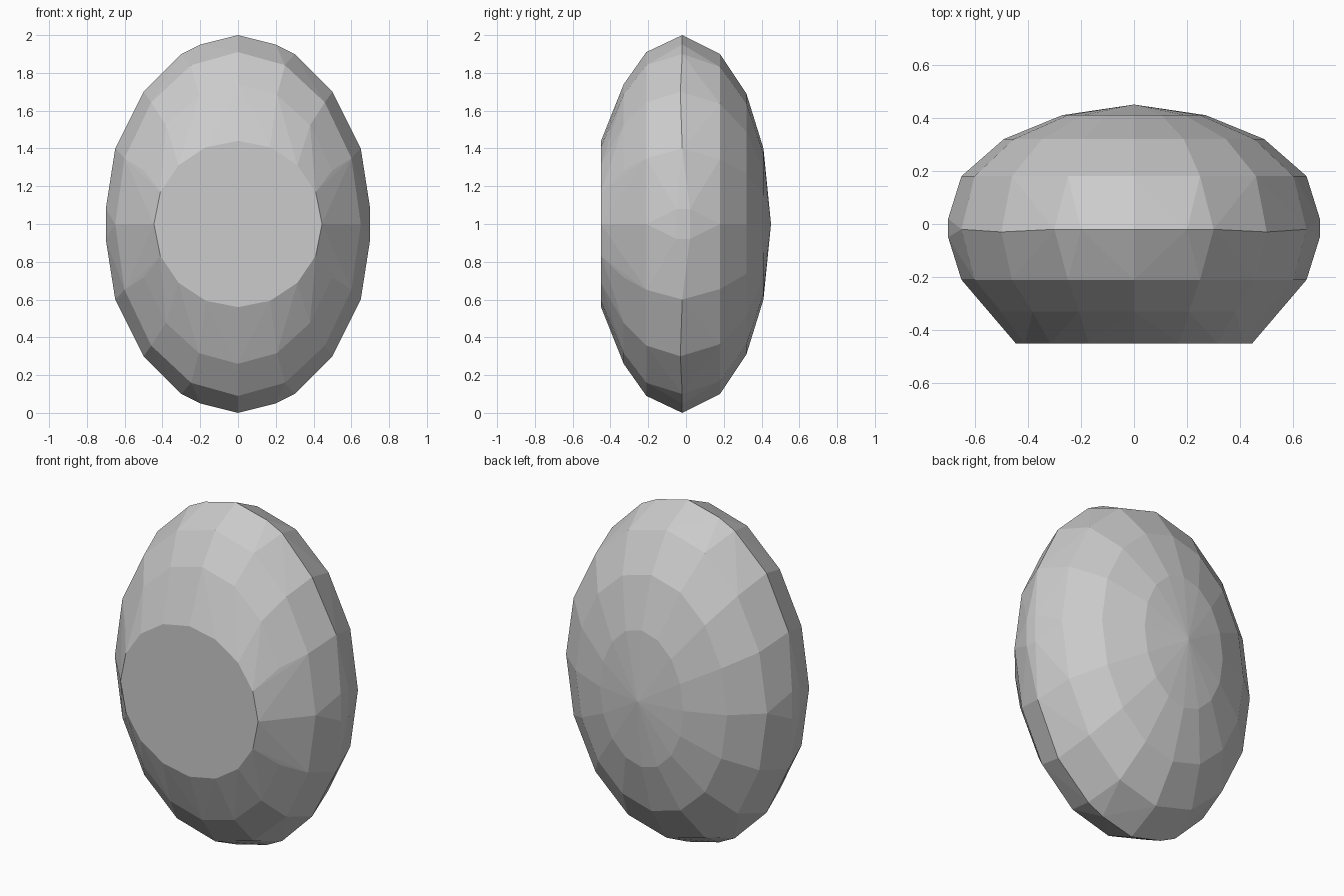
import bpy, bmesh
from math import sin, cos, radians

cube = bpy.data.objects.get("Cube")
if cube:
    bpy.data.objects.remove(cube, do_unlink=True)

# One plain colour
grey = bpy.data.materials.new("plain grey")
colour = (0.6, 0.6, 0.6, 1)
grey.use_nodes = True
grey.diffuse_color = colour
grey.node_tree.nodes["Principled BSDF"].inputs["Base Color"].default_value = colour

# Oval rings from the flat front to the domed back: depth, half width, half height
RINGS = [(-0.45, 0.445, 0.44), (-0.33, 0.54, 0.74), (-0.21, 0.65, 0.91),
         (0.18, 0.65, 0.90), (0.32, 0.49, 0.69), (0.41, 0.27, 0.40)]
# Quarter of the widest rim, slightly squarer than an oval: x, y, height from centre
RIM = [(0, -0.02, 1), (0.2, -0.02, 0.95), (0.3, -0.02, 0.9), (0.5, -0.03, 0.7),
       (0.65, -0.02, 0.4), (0.7, -0.05, 0.08), (0.7, 0.02, 0.08)]
SIDES = 16
CENTRE = 1.0

points = {(0, 0.45, CENTRE)}
for y, rx, rz in RINGS:
    for i in range(SIDES):
        a = radians(360 * i / SIDES)
        points.add((rx * sin(a), y, CENTRE + rz * cos(a)))
for x, y, h in RIM:
    for sx in (-1, 1):
        for sz in (-1, 1):
            points.add((sx * x, y, CENTRE + sz * h))

# Faceted convex shell around the rings
bm = bmesh.new()
for p in sorted(points):
    bm.verts.new(p)
bmesh.ops.remove_doubles(bm, verts=bm.verts, dist=0.001)
hull = bmesh.ops.convex_hull(bm, input=bm.verts)
loose = [v for v in bm.verts if not v.link_faces]
bmesh.ops.delete(bm, geom=loose, context='VERTS')
bmesh.ops.dissolve_limit(bm, angle_limit=radians(1.5), verts=bm.verts, edges=bm.edges)
bmesh.ops.recalc_face_normals(bm, faces=bm.faces)

mesh = bpy.data.meshes.new("faceted_egg")
bm.to_mesh(mesh)
bm.free()
mesh.materials.append(grey)
egg = bpy.data.objects.new("faceted_egg", mesh)
bpy.context.collection.objects.link(egg)
